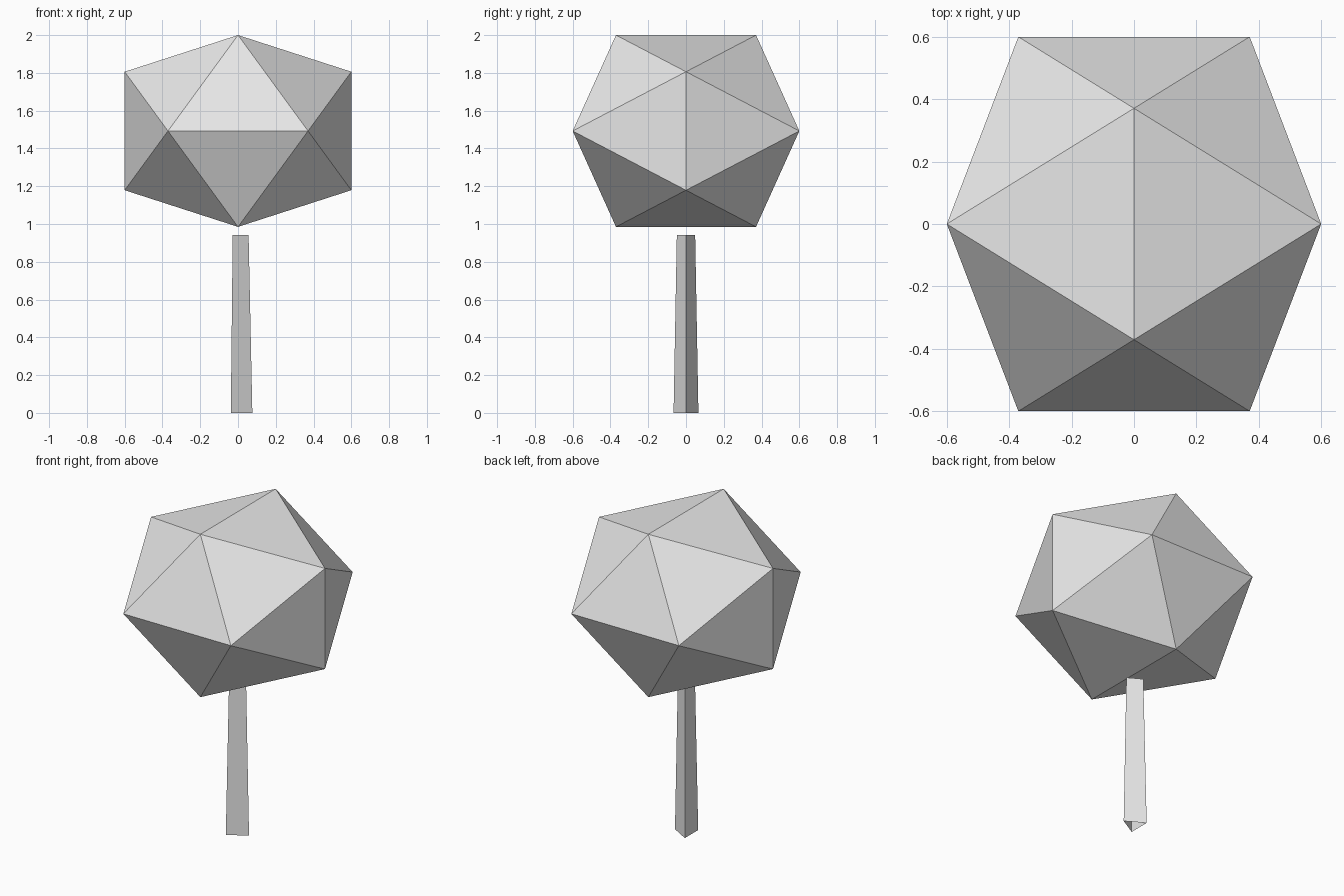
import bpy, bmesh, math

if "Cube" in bpy.data.objects:
    bpy.data.objects.remove(bpy.data.objects["Cube"])

grey = bpy.data.materials.new("plain_grey")
grey.diffuse_color = (0.8, 0.8, 0.8, 1.0)
grey.use_nodes = True
grey.node_tree.nodes["Principled BSDF"].inputs["Base Color"].default_value = grey.diffuse_color


def add_object(name, bm):
    bmesh.ops.recalc_face_normals(bm, faces=bm.faces)
    mesh = bpy.data.meshes.new(name)
    bm.to_mesh(mesh)
    bm.free()
    mesh.materials.append(grey)
    obj = bpy.data.objects.new(name, mesh)
    bpy.context.collection.objects.link(obj)
    return obj


# Crown: icosahedron from three golden rectangles, slightly squashed in height
PHI = (math.sqrt(5) - 1) / 2
R, H, CENTRE = 0.6, 0.5075, 1.4925
bm = bmesh.new()
for a in (-1, 1):
    for b in (-PHI, PHI):
        for x, y, z in ((0, b, a), (a, 0, b), (b, a, 0)):
            bm.verts.new((x * R, y * R, CENTRE + z * H))
bmesh.ops.convex_hull(bm, input=bm.verts)
add_object("crown", bm)

# Trunk: tapered three-sided tube, open at both ends
bm = bmesh.new()
rings = []
for radius, z in ((0.076, 0.0), (0.056, 0.943)):
    rings.append([bm.verts.new((radius * math.cos(i * math.tau / 3),
                                radius * math.sin(i * math.tau / 3), z))
                  for i in range(3)])
low, high = rings
for i in range(3):
    j = (i + 1) % 3
    bm.faces.new((low[i], low[j], high[j], high[i]))
add_object("trunk", bm)
